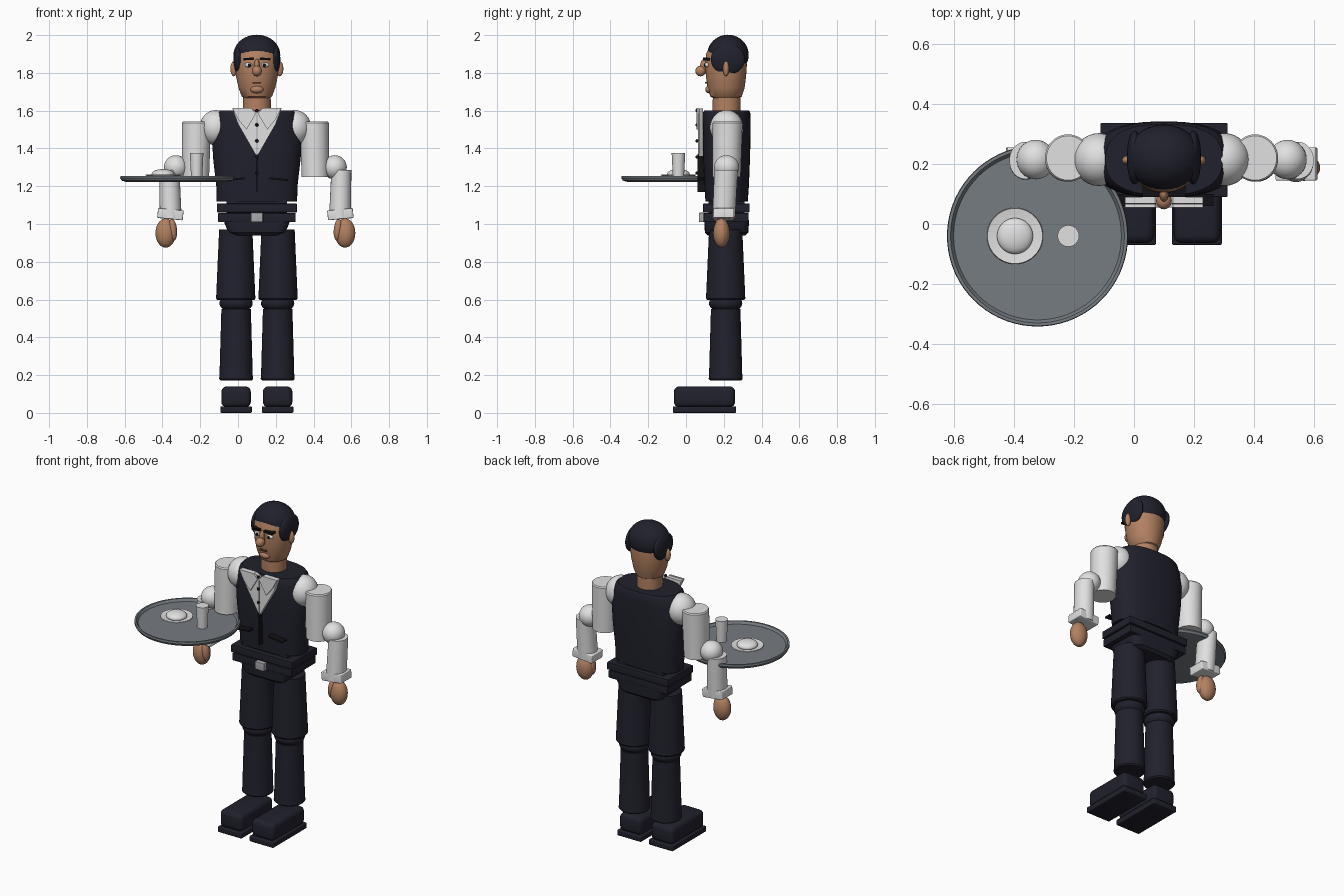
import bpy, bmesh, math
from mathutils import Vector, Matrix

cube = bpy.data.objects.get("Cube")
if cube:
    bpy.data.objects.remove(cube)


def material(name, r, g, b):
    m = bpy.data.materials.new(name)
    m.use_nodes = True
    m.diffuse_color = (r, g, b, 1)
    bsdf = m.node_tree.nodes["Principled BSDF"]
    bsdf.inputs["Base Color"].default_value = (r, g, b, 1)
    bsdf.inputs["Roughness"].default_value = 0.7
    return m


NAVY = material("navy cloth", 0.015, 0.015, 0.026)
WHITE = material("white cloth", 0.75, 0.75, 0.75)
SKIN = material("skin", 0.45, 0.22, 0.12)
STEEL = material("tray grey", 0.18, 0.2, 0.22)
SILVER = material("buckle grey", 0.4, 0.4, 0.42)
BLACK = material("black", 0.006, 0.006, 0.008)
MOUTH = material("mouth brown", 0.16, 0.07, 0.04)

CX, CY = 0.1, 0.215      # body axis
ARM_CX = 0.092           # mirror line of the arms


def finish(name, bm, mat, angle=35):
    bmesh.ops.recalc_face_normals(bm, faces=bm.faces)
    me = bpy.data.meshes.new(name)
    bm.to_mesh(me)
    bm.free()
    me.materials.append(mat)
    ob = bpy.data.objects.new(name, me)
    bpy.context.collection.objects.link(ob)
    bpy.ops.object.select_all(action='DESELECT')
    ob.select_set(True)
    bpy.context.view_layer.objects.active = ob
    bpy.ops.object.shade_smooth_by_angle(angle=math.radians(angle))
    return ob


def loft(name, mat, rings, power=2.0, seg=40):
    """Closed stack of superellipse rings (x, y, z, rx, ry)."""
    bm = bmesh.new()
    loops = []
    for x, y, z, rx, ry in rings:
        loop = []
        for i in range(seg):
            a = math.tau * i / seg
            c, s = math.cos(a), math.sin(a)
            loop.append(bm.verts.new((
                x + rx * math.copysign(abs(c) ** (2 / power), c),
                y + ry * math.copysign(abs(s) ** (2 / power), s), z)))
        loops.append(loop)
    for lo, hi in zip(loops, loops[1:]):
        for i in range(seg):
            j = (i + 1) % seg
            bm.faces.new((lo[i], lo[j], hi[j], hi[i]))
    bm.faces.new(loops[0][::-1])
    bm.faces.new(loops[-1])
    return finish(name, bm, mat)


def turned(name, mat, x, y, profile, seg=40):
    return loft(name, mat, [(x, y, z, r, r) for r, z in profile], seg=seg)


def ball(name, mat, center, radii, tilt=0.0, cut=None):
    """Ellipsoid, leaned about y; cut = (point, normal) removes the normal side."""
    bm = bmesh.new()
    bmesh.ops.create_uvsphere(bm, u_segments=32, v_segments=20, radius=1)
    bm.transform(Matrix.Translation(center) @ Matrix.Rotation(tilt, 4, 'Y')
                 @ Matrix.Diagonal((*radii, 1)))
    if cut:
        res = bmesh.ops.bisect_plane(bm, geom=bm.verts[:] + bm.edges[:] + bm.faces[:],
                                     plane_co=cut[0], plane_no=cut[1], clear_outer=True)
        rim = [e for e in res["geom_cut"] if isinstance(e, bmesh.types.BMEdge)]
        bmesh.ops.contextual_create(bm, geom=rim)
    return finish(name, bm, mat)


def box(name, mat, lo, hi, bevel=0.0, tilt=0.0):
    lo, hi = Vector(lo), Vector(hi)
    bm = bmesh.new()
    bmesh.ops.create_cube(bm, size=1)
    bm.transform(Matrix.Translation((lo + hi) / 2) @ Matrix.Rotation(tilt, 4, 'Y')
                 @ Matrix.Diagonal((*(hi - lo), 1)))
    if bevel:
        bmesh.ops.bevel(bm, geom=bm.edges[:], offset=bevel, segments=4,
                        profile=0.5, affect='EDGES')
    return finish(name, bm, mat)


def plate(name, mat, outline, y0, y1):
    """Flat panel: an (x, z) outline given depth along y."""
    bm = bmesh.new()
    face = bm.faces.new([bm.verts.new((x, y0, z)) for x, z in outline])
    ext = bmesh.ops.extrude_face_region(bm, geom=[face])
    bmesh.ops.translate(bm, vec=(0, y1 - y0, 0),
                        verts=[v for v in ext["geom"] if isinstance(v, bmesh.types.BMVert)])
    return finish(name, bm, mat)


# Legs and shoes
for side, s in (("left", 1), ("right", -1)):
    x = CX + s * 0.11
    box(f"{side}_sole", NAVY, (x - 0.083, -0.07, 0), (x + 0.083, 0.265, 0.035), 0.006)
    box(f"{side}_shoe", NAVY, (x - 0.078, -0.064, 0.03), (x + 0.078, 0.26, 0.14), 0.028)
    turned(f"{side}_shin", NAVY, x, 0.21, [(0.082, 0.172), (0.09, 0.18), (0.088, 0.2),
                                           (0.078, 0.55)])
    ball(f"{side}_knee", NAVY, (x, 0.21, 0.58), (0.088, 0.088, 0.05))
    turned(f"{side}_thigh", NAVY, x + s * 0.002, 0.21,
           [(0.098, 0.598), (0.104, 0.606), (0.088, 0.97)])

# Hips, belt and waist
loft("hips", NAVY, [(CX, CY, 0.94, 0.125, 0.10), (CX, CY, 0.955, 0.15, 0.115),
                    (CX, CY, 1.0, 0.17, 0.118), (CX, CY, 1.02, 0.175, 0.118)], power=6)
box("belt", NAVY, (-0.105, 0.093, 1.01), (0.305, 0.332, 1.058), 0.004)
box("waistband", NAVY, (-0.112, 0.09, 1.062), (0.312, 0.337, 1.108), 0.004)
box("waist_core", NAVY, (-0.06, 0.12, 1.04), (0.26, 0.31, 1.125))
box("buckle", SILVER, (0.068, 0.068, 1.01), (0.132, 0.095, 1.06), 0.004)

# Vest
loft("vest", NAVY, [(CX, CY, 1.12, 0.213, 0.112), (CX, CY, 1.2, 0.215, 0.118),
                    (CX, CY, 1.35, 0.232, 0.124), (CX, CY, 1.47, 0.238, 0.127),
                    (CX, CY, 1.55, 0.222, 0.127), (CX, CY, 1.59, 0.205, 0.125),
                    (CX, CY, 1.602, 0.195, 0.118)], power=2.5, seg=56)

# Shirt front, collar flaps and vest trim
plate("shirt_front", WHITE, [(-0.03, 1.612), (0.07, 1.612), (0.1, 1.59), (0.13, 1.612),
                             (0.23, 1.612), (0.2, 1.53), (0.1, 1.355), (0.0, 1.53)], 0.068, 0.09)
for side, s in (("left", 1), ("right", -1)):
    plate(f"{side}_collar", WHITE, [(CX + s * dx, z) for dx, z in
          ((0.005, 1.585), (0.03, 1.614), (0.13, 1.614), (0.1, 1.555), (0.055, 1.5))],
          0.055, 0.066)
    px = CX + s * 0.115
    box(f"{side}_pocket", BLACK, (px - 0.05, 0.06, 1.232), (px + 0.05, 0.1, 1.242),
        tilt=s * 0.1)
box("vest_placket", BLACK, (0.097, 0.062, 1.17), (0.103, 0.1, 1.37))
box("shirt_placket", SILVER, (0.098, 0.064, 1.37), (0.102, 0.07, 1.585))
for i, z in enumerate((1.27, 1.355, 1.44, 1.525, 1.6)):
    ball(f"button_{i + 1}", BLACK, (CX, 0.058, z), (0.009, 0.008, 0.009))

# Arms
for side, s in (("left", 1), ("right", -1)):
    def ax(d):
        return ARM_CX + s * d
    ball(f"{side}_shoulder", WHITE, (ax(0.21), 0.215, 1.51), (0.085, 0.088, 0.093))
    loft(f"{side}_upper_arm", WHITE, [(ax(0.317), 0.215, 1.25, 0.072, 0.074),
                                      (ax(0.312), 0.22, 1.535, 0.077, 0.079),
                                      (ax(0.312), 0.22, 1.542, 0.072, 0.074)])
    ball(f"{side}_elbow", WHITE, (ax(0.42), 0.215, 1.3), (0.064, 0.066, 0.064))
    loft(f"{side}_forearm", WHITE, [(ax(0.448), 0.2, 1.03, 0.058, 0.06),
                                    (ax(0.455), 0.212, 1.285, 0.053, 0.062)])
    box(f"{side}_cuff", WHITE, (ax(0.45) - 0.068, 0.145, 1.026),
        (ax(0.45) + 0.068, 0.255, 1.078), 0.005, tilt=-s * 0.1)
    ball(f"{side}_hand", SKIN, (ax(0.475), 0.188, 0.952), (0.054, 0.044, 0.077))
    ball(f"{side}_thumb", SKIN, (ax(0.437), 0.175, 0.97), (0.022, 0.026, 0.058), s * 0.1)

# Neck and head
turned("neck", SKIN, CX, CY, [(0.074, 1.58), (0.073, 1.71)])
loft("head", SKIN, [(CX, 0.212, 1.66, 0.06, 0.06), (CX, 0.212, 1.675, 0.08, 0.083),
                    (CX, 0.212, 1.72, 0.097, 0.098), (CX, 0.212, 1.78, 0.11, 0.106),
                    (CX, 0.212, 1.84, 0.116, 0.11), (CX, 0.212, 1.9, 0.114, 0.106),
                    (CX, 0.212, 1.95, 0.09, 0.08)])
ball("nose_tip", SKIN, (CX, 0.077, 1.81), (0.026, 0.028, 0.028))
ball("nose_bridge", SKIN, (CX, 0.1, 1.835), (0.015, 0.026, 0.04))
ball("chin", SKIN, (CX, 0.122, 1.712), (0.034, 0.02, 0.02))
box("mouth", MOUTH, (0.078, 0.1, 1.745), (0.122, 0.115, 1.752))

# Eyes, brows, ears and side hair
for side, s in (("left", 1), ("right", -1)):
    ball(f"{side}_eye", WHITE, (CX + s * 0.043, 0.112, 1.842), (0.021, 0.012, 0.013))
    ball(f"{side}_pupil", BLACK, (CX + s * 0.04, 0.102, 1.841), (0.008, 0.006, 0.01))
    box(f"{side}_brow", BLACK, (CX + s * 0.043 - 0.028, 0.09, 1.868),
        (CX + s * 0.043 + 0.028, 0.13, 1.88), tilt=s * 0.06)
    ball(f"{side}_ear", SKIN, (CX + s * 0.122, 0.212, 1.822), (0.018, 0.016, 0.04))
    ball(f"{side}_side_hair", NAVY, (CX + s * 0.098, 0.222, 1.872), (0.026, 0.09, 0.08))

# Hair cap, sloping lower towards the back
ball("hair", NAVY, (CX, 0.222, 1.895), (0.124, 0.11, 0.107),
     cut=((CX, 0.11, 1.882), (0, -0.17, -1)))

# Tray with saucer, cup and tumbler
TX, TY = -0.322, -0.04
turned("tray", STEEL, TX, TY, [(0.27, 1.223), (0.295, 1.23), (0.302, 1.243), (0.3, 1.255),
                               (0.29, 1.255), (0.28, 1.24), (0.02, 1.24)], seg=72)
turned("saucer", WHITE, -0.397, TY, [(0.05, 1.241), (0.094, 1.258), (0.092, 1.263),
                                     (0.05, 1.256)])
ball("cup", WHITE, (-0.397, TY, 1.264), (0.06, 0.06, 0.027))
turned("tumbler", WHITE, -0.219, TY, [(0.029, 1.24), (0.036, 1.375)])
